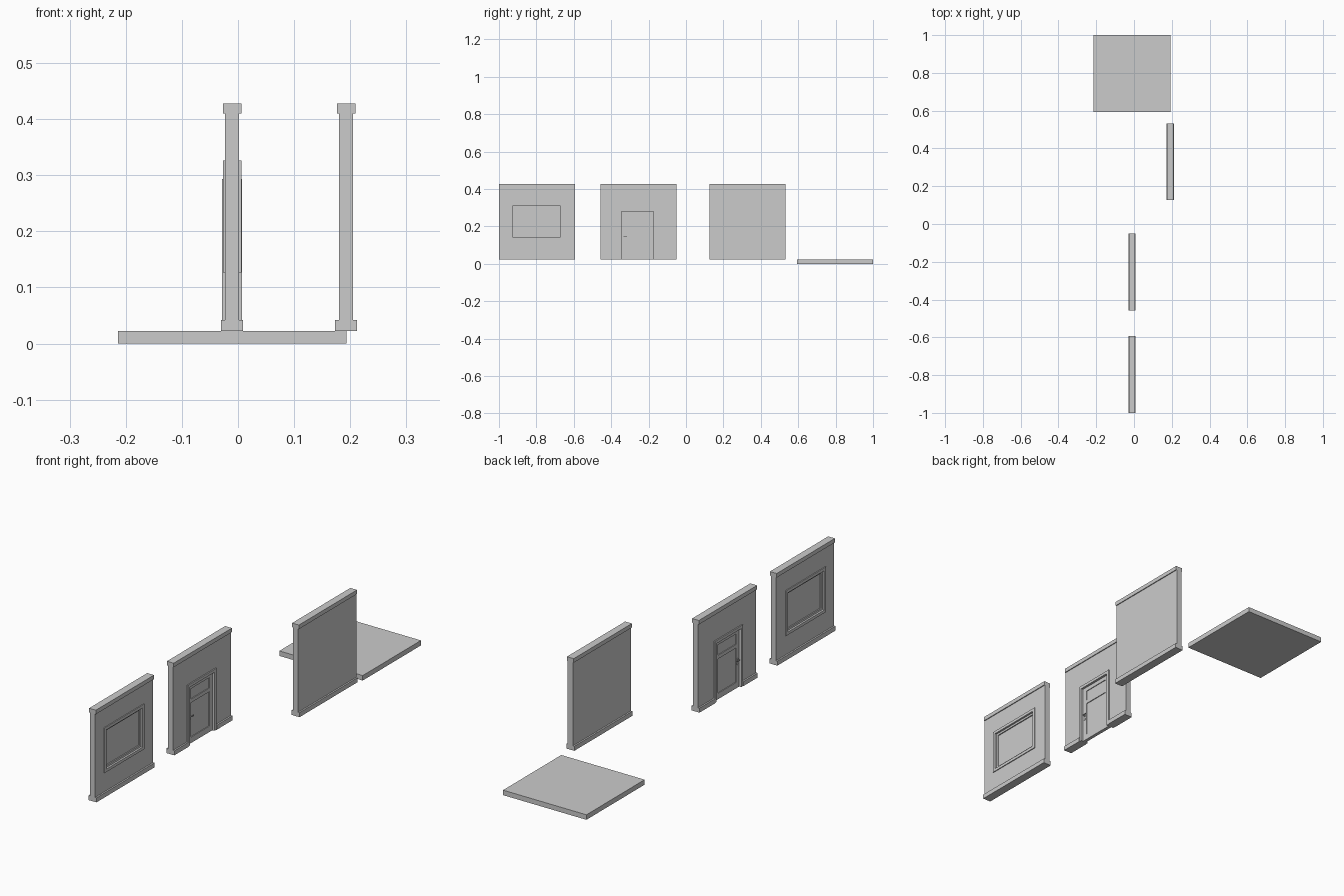
import bpy, bmesh

if "Cube" in bpy.data.objects:
    bpy.data.objects.remove(bpy.data.objects["Cube"])

Z0, Z1 = 0.022, 0.428      # wall bottom and top
XC = -0.0105               # centre line of the window and door walls
W = 0.406                  # module width


def add_mesh(name, bm):
    bmesh.ops.recalc_face_normals(bm, faces=bm.faces)
    me = bpy.data.meshes.new(name)
    bm.to_mesh(me)
    bm.free()
    ob = bpy.data.objects.new(name, me)
    bpy.context.collection.objects.link(ob)
    return ob


def boxes(name, items):
    """One object made of (x0, x1, y0, y1, z0, z1) boxes."""
    bm = bmesh.new()
    for x0, x1, y0, y1, z0, z1 in items:
        for v in bmesh.ops.create_cube(bm, size=1)["verts"]:
            v.co = ((x0 + x1) / 2 + v.co.x * (x1 - x0),
                    (y0 + y1) / 2 + v.co.y * (y1 - y0),
                    (z0 + z1) / 2 + v.co.z * (z1 - z0))
    return add_mesh(name, bm)


def wall(name, xc, y0):
    """Wall profile with skirting and crown, extruded along y."""
    half = [(0.0195, Z0), (0.0195, 0.042), (0.0125, 0.042),
            (0.0125, 0.410), (0.0165, 0.410), (0.0165, Z1)]
    prof = half + [(-x, z) for x, z in reversed(half)]
    bm = bmesh.new()
    face = bm.faces.new([bm.verts.new((xc + x, y0, z)) for x, z in prof])
    ext = bmesh.ops.extrude_face_region(bm, geom=[face])["geom"]
    bmesh.ops.translate(bm, vec=(0, W, 0),
                        verts=[g for g in ext if isinstance(g, bmesh.types.BMVert)])
    return add_mesh(name, bm)


def cut(ob, box):
    cutter = boxes(ob.name + "_cutter", [box])
    cutter.hide_render = True
    cutter.hide_set(True)
    cutter.display_type = 'WIRE'
    mod = ob.modifiers.new("opening", 'BOOLEAN')
    mod.operation = 'DIFFERENCE'
    mod.solver = 'EXACT'
    mod.object = cutter


def frame(name, hx, y0, y1, z0, z1, b, sill=True):
    """Rectangular frame of border b around the y/z rectangle (inner size)."""
    a, c = XC - hx, XC + hx
    zb = z0 - b if sill else z0
    items = [(a, c, y0 - b, y0, zb, z1 + b), (a, c, y1, y1 + b, zb, z1 + b),
             (a, c, y0, y1, z1, z1 + b)]
    if sill:
        items.append((a, c, y0, y1, zb, z0))
    return boxes(name, items)


# Floor tile
boxes("floor", [(-0.214, 0.193, 0.594, 1.0, 0, Z0)])

# Plain wall
wall("plain_wall", 0.1925, 0.126)

# Window wall: trim, sash and pane
B = 0.013
wy0, wy1, wz0, wz1 = -0.925, -0.673, 0.140, 0.313
ww = wall("window_wall", XC, -1.0)
cut(ww, (XC - 0.1, XC + 0.1, wy0 - B, wy1 + B, wz0 - B, wz1 + B))
frame("window_trim", 0.0165, wy0, wy1, wz0, wz1, B)
S = 0.009
frame("window_sash", 0.008, wy0 + S, wy1 - S, wz0 + S, wz1 - S, S)
boxes("window_pane", [(XC - 0.003, XC + 0.003, wy0 + S, wy1 - S, wz0 + S, wz1 - S)])

# Door wall: trim and door leaf
dy0, dy1, dz1 = -0.345, -0.174, 0.280
dw = wall("door_wall", XC, -0.457)
cut(dw, (XC - 0.1, XC + 0.1, dy0 - B, dy1 + B, 0, dz1 + B))
frame("door_trim", 0.0178, dy0, dy1, Z0, dz1, B, sill=False)

# Door stiles, rails and two recessed panels
h, st = 0.0075, 0.022
a, c = XC - h, XC + h
iy0, iy1 = dy0 + st, dy1 - st
boxes("door_leaf", [
    (a, c, dy0, iy0, Z0, dz1), (a, c, iy1, dy1, Z0, dz1),
    (a, c, iy0, iy1, Z0, 0.048), (a, c, iy0, iy1, 0.200, 0.216),
    (a, c, iy0, iy1, 0.262, dz1)])
boxes("door_panels", [(XC - 0.004, XC + 0.004, iy0, iy1, z0, z1)
                      for z0, z1 in ((0.048, 0.200), (0.216, 0.262))])

# Handles and lock plates on both sides
ky = -0.333
for side, s in (("front", 1), ("back", -1)):
    def span(p, q):
        return tuple(sorted((XC + s * p, XC + s * q)))
    boxes(side + "_door_handle", [
        (*span(h, h + 0.002), ky - 0.005, ky + 0.005, 0.139, 0.151),
        (*span(h + 0.002, h + 0.008), ky - 0.002, ky + 0.002, 0.143, 0.147),
        (*span(h + 0.008, h + 0.0105), ky - 0.002, ky + 0.017, 0.143, 0.147),
        (*span(h, h + 0.002), ky - 0.003, ky + 0.003, 0.122, 0.130)])
